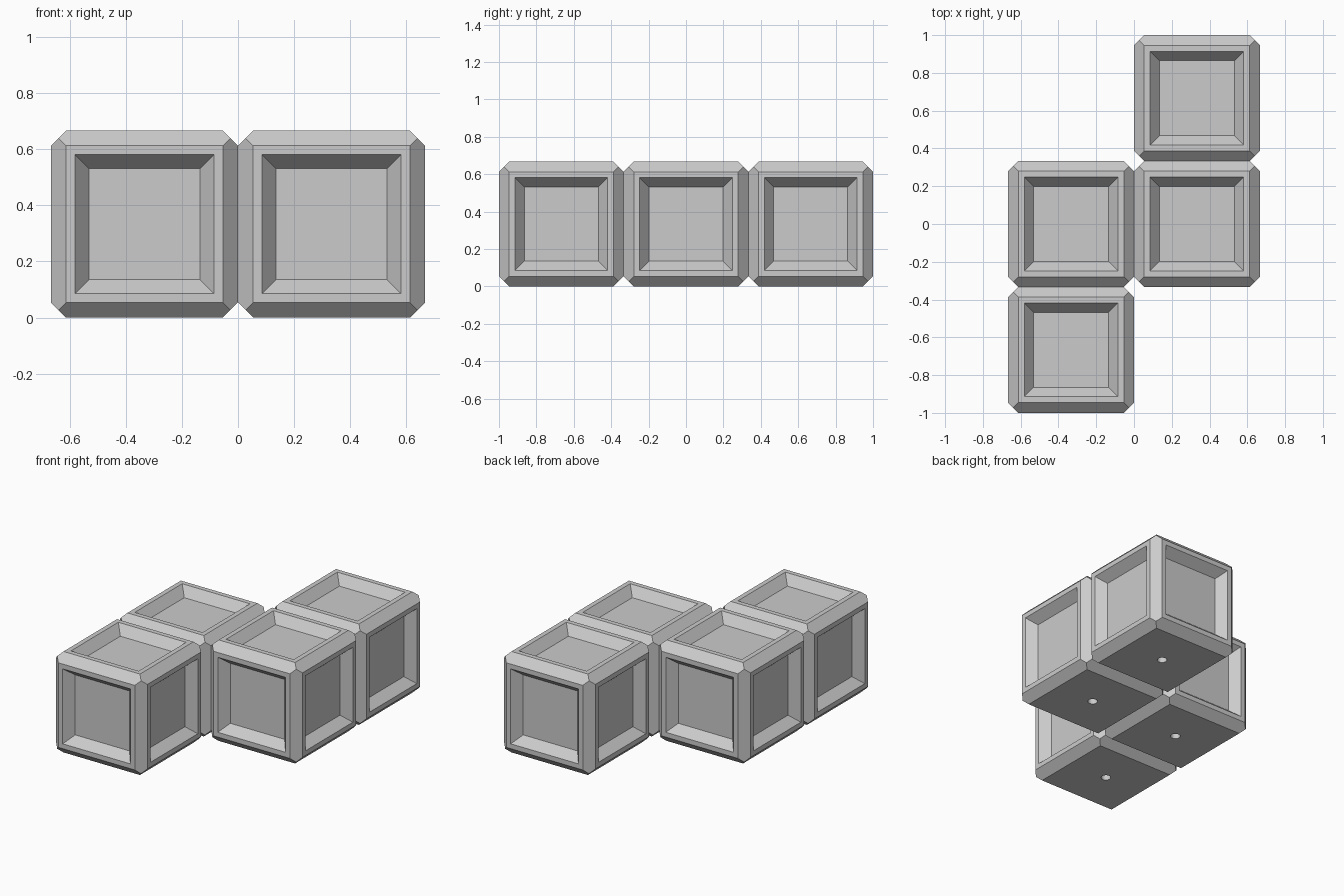
import bpy
import bmesh
from itertools import product
from mathutils import Vector

if "Cube" in bpy.data.objects:
    bpy.data.objects.remove(bpy.data.objects["Cube"], do_unlink=True)

HALF = 1 / 3            # half of one block
CHAMFER = 0.054         # width cut from each edge
RIM = 0.045             # flat frame around each pocket
SLOPE, DEPTH = 0.07, 0.06
HOLE_RADIUS, HOLE_DEPTH = 0.03, 0.12

# Single matte colour
grey = bpy.data.materials.new("stone_grey")
grey.use_nodes = True
colour = (0.6, 0.6, 0.6, 1)
grey.diffuse_color = colour
grey.node_tree.nodes["Principled BSDF"].inputs["Base Color"].default_value = colour


def block_mesh():
    """Chamfered cube with pointed corners and a sloped pocket in five faces."""
    bm = bmesh.new()
    corner = HALF - CHAMFER / 2
    for signs in product((-1, 1), repeat=3):
        bm.verts.new([s * corner for s in signs])
        for axis in range(3):
            bm.verts.new([s * (HALF if i == axis else HALF - CHAMFER)
                          for i, s in enumerate(signs)])
    bmesh.ops.convex_hull(bm, input=bm.verts[:])
    bmesh.ops.dissolve_limit(bm, angle_limit=0.02, verts=bm.verts[:], edges=bm.edges[:])
    bmesh.ops.recalc_face_normals(bm, faces=bm.faces[:])

    # Pockets on the top and the four sides
    panels = [f for f in bm.faces
              if max(abs(c) for c in f.normal) > 0.99 and f.normal.z > -0.5]
    bmesh.ops.inset_individual(bm, faces=panels, thickness=RIM)
    bmesh.ops.inset_individual(bm, faces=panels, thickness=SLOPE)
    for face in panels:
        shift = -DEPTH * Vector(face.normal)
        bmesh.ops.translate(bm, verts=face.verts[:], vec=shift)

    mesh = bpy.data.meshes.new("block")
    bm.to_mesh(mesh)
    bm.free()
    mesh.materials.append(grey)
    return mesh


# First block, with a small round hole drilled into its underside
first = bpy.data.objects.new("block_front_right", block_mesh())
bpy.context.collection.objects.link(first)
bpy.ops.mesh.primitive_cylinder_add(vertices=24, radius=HOLE_RADIUS,
                                    depth=2 * HOLE_DEPTH, location=(0, 0, -HALF))
drill = bpy.context.object
drill.name = "drill"
drill.hide_render = True
drill.data.materials.append(grey)
cut = first.modifiers.new("hole", "BOOLEAN")
cut.operation = "DIFFERENCE"
cut.solver = "EXACT"
cut.object = drill
bpy.context.view_layer.objects.active = first
bpy.ops.object.modifier_apply(modifier=cut.name)
bpy.data.objects.remove(drill, do_unlink=True)

# Four blocks in a zigzag, all sharing the same mesh
first.location = (-HALF, -2 * HALF, HALF)
for name, x, y in (("block_middle_right", -1, 0),
                   ("block_middle_left", 1, 0),
                   ("block_back_left", 1, 2)):
    block = bpy.data.objects.new(name, first.data)
    block.location = (x * HALF, y * HALF, HALF)
    bpy.context.collection.objects.link(block)
